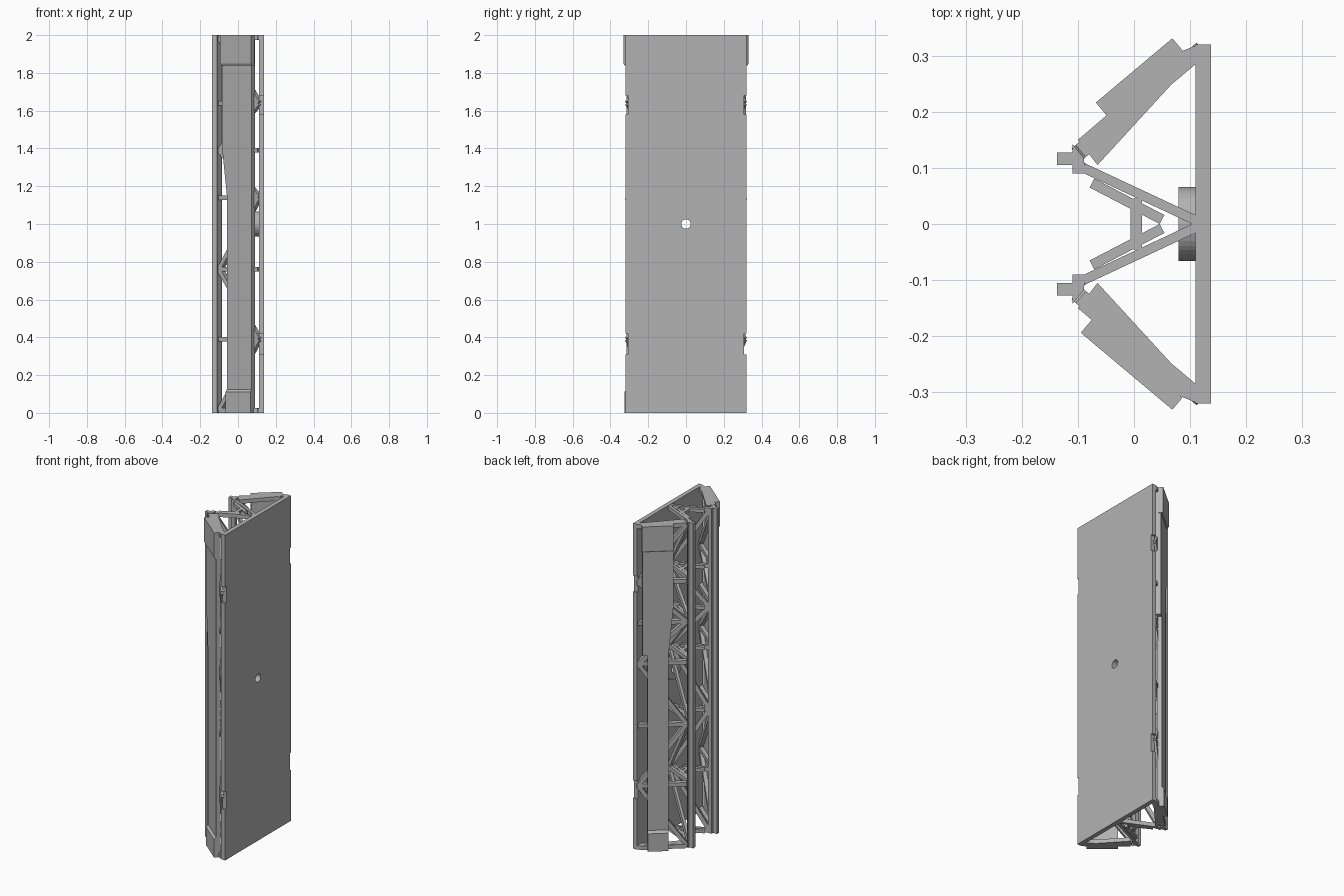
import bpy
import bmesh
from math import radians
from mathutils import Vector, Matrix

cube = bpy.data.objects.get("Cube")
if cube:
    bpy.data.objects.remove(cube, do_unlink=True)

grey = bpy.data.materials.new("plain grey")
grey.use_nodes = True
grey.diffuse_color = (0.45, 0.45, 0.45, 1)
grey.node_tree.nodes["Principled BSDF"].inputs["Base Color"].default_value = grey.diffuse_color


def finish(name, bm):
    bmesh.ops.recalc_face_normals(bm, faces=bm.faces)
    mesh = bpy.data.meshes.new(name)
    bm.to_mesh(mesh)
    bm.free()
    obj = bpy.data.objects.new(name, mesh)
    obj.data.materials.append(grey)
    bpy.context.collection.objects.link(obj)
    return obj


def prism(name, outline, origin, u, v, depth):
    """Extrude a 2D outline, drawn on axes u and v, along the depth vector."""
    bm = bmesh.new()
    o, u, v = Vector(origin), Vector(u), Vector(v)
    face = bm.faces.new([bm.verts.new(o + u * a + v * b) for a, b in outline])
    new = bmesh.ops.extrude_face_region(bm, geom=[face])["geom"]
    moved = [g for g in new if isinstance(g, bmesh.types.BMVert)]
    bmesh.ops.translate(bm, verts=moved, vec=Vector(depth))
    return finish(name, bm)


def bar(name, a, b, depth, height):
    """Rectangular strut: depth across the truss plane, height within it."""
    a, b = Vector(a), Vector(b)
    d = (b - a).normalized()
    flat = Vector((d.x, d.y, 0)).normalized()
    across = Vector((-flat.y, flat.x, 0))
    up = d.cross(across)
    w, h = depth / 2, height / 2
    return prism(name, [(-w, -h), (w, -h), (w, h), (-w, h)], a, across, up, b - a)


def cylinder(name, radius, depth, x):
    bm = bmesh.new()
    bmesh.ops.create_cone(bm, cap_ends=True, segments=40, radius1=radius, radius2=radius, depth=depth)
    bm.transform(Matrix.Translation((x, 0, 1)) @ Matrix.Rotation(radians(90), 4, "Y"))
    return finish(name, bm)


# Face plate with shallow edge notches, and the ring behind its centre hole
edge = [(0.32, 0), (0.32, 0.31), (0.308, 0.31), (0.308, 0.42), (0.32, 0.42),
        (0.32, 1.58), (0.308, 1.58), (0.308, 1.68), (0.32, 1.68), (0.32, 2)]
outline = edge + [(-y, z) for y, z in reversed(edge)]
plate = prism("face_plate", outline, (0.11, 0, 0), (0, 1, 0), (0, 0, 1), (0.027, 0, 0))
ring = cylinder("centre_ring", 0.066, 0.034, 0.096)
drill = cylinder("hole_cutter", 0.025, 0.3, 0.1)
drill.hide_render = True
drill.hide_viewport = True
for part in (plate, ring):
    cut = part.modifiers.new("hole", "BOOLEAN")
    cut.operation = "DIFFERENCE"
    cut.object = drill

# Zigzag nodes: even entries meet the rail, odd entries meet the plate
nodes = [0.014, 0.39, 0.76, 1.14, 1.39, 1.64, 1.986]
slope = Vector((0.766, 0.643, 0))
out = Vector((-0.643, 0.766, 0))

for s, side in ((1, "rear"), (-1, "front")):
    # T-shaped rail
    rail = [(-0.137, 0.105), (-0.11, 0.105), (-0.11, 0.09), (-0.085, 0.09),
            (-0.09, 0.118), (-0.11, 0.143), (-0.11, 0.127), (-0.137, 0.127)]
    prism(side + "_rail", [(x, y * s) for x, y in rail], (0, 0, 0), (1, 0, 0), (0, 1, 0), (0, 0, 2))

    # Outer and inner truss walls
    walls = (("outer", (-0.095, 0.13), (0.113, 0.306), 0.028),
             ("inner", (-0.09, 0.1), (0.113, 0.005), 0.017))
    for wall, p, q, depth in walls:
        p, q = Vector((p[0], p[1] * s, 0)), Vector((q[0], q[1] * s, 0))
        for i, z in enumerate(nodes):
            lift = Vector((0, 0, z))
            bar(f"{side}_{wall}_crossbar", p + lift, q + lift, depth, 0.024)
            if i + 1 < len(nodes):
                nxt = Vector((0, 0, nodes[i + 1]))
                a, b = (p + lift, q + nxt) if i % 2 == 0 else (q + lift, p + nxt)
                bar(f"{side}_{wall}_diagonal", a, b, depth, 0.024)
    for z in nodes:
        # Round-ended braces nested inside the V
        bar(side + "_nested_brace", (-0.075, 0.073 * s, z), (0.05, 0.008 * s, z), 0.018, 0.02)
    # Tapered gussets closing each end of the outer wall
    gusset = [(-0.1, 0.15), (-0.065, 0.105), (0.11, 0.296), (0.11, 0.318), (0.085, 0.308)]
    for z in (0, 1.976):
        prism(side + "_end_gusset", [(x, y * s) for x, y in gusset],
              (0, 0, z), (1, 0, 0), (0, 1, 0), (0, 0, 0.024))

    # Slanted cover, wide above and narrow below
    if s > 0:
        lo, hi, wide = 0.028, 0.145, 0
        shape = [(lo, 0), (hi, 0), (hi, 1.2), (0.174, 1.2), (0.174, 2), (wide, 2), (wide, 1.5), (lo, 1.2)]
    else:
        lo, hi, wide = 0.0, 0.172, -0.035
        shape = [(lo, 0), (hi, 0), (hi, 2), (wide, 2), (wide, 1.42), (lo, 1.15)]
    u, n = slope * 1, out * 1
    u.y *= s
    n.y *= s
    base = Vector((-0.05, 0.195 * s, 0)) - n * 0.012
    prism(side + "_cover", shape, base, u, (0, 0, 1), n * 0.026)
    # Raised end caps with a chamfered inner edge
    top = [(0, 1.84), (0.022, 1.84), (0.028, 1.85), (0.028, 2), (0, 2)]
    low = [(0, 0), (0.026, 0), (0.026, 0.11), (0.014, 0.125), (0, 0.125)]
    for name, prof, a, b in (("top", top, wide, 0.178), ("bottom", low, lo, hi)):
        start = base + n * 0.012 + u * a
        prism(f"{side}_{name}_cap", prof, start, n, (0, 0, 1), u * (b - a))

# Ties across the V
for z in nodes:
    bar("v_tie", (0.004, -0.045, z), (0.004, 0.045, z), 0.02, 0.02)
